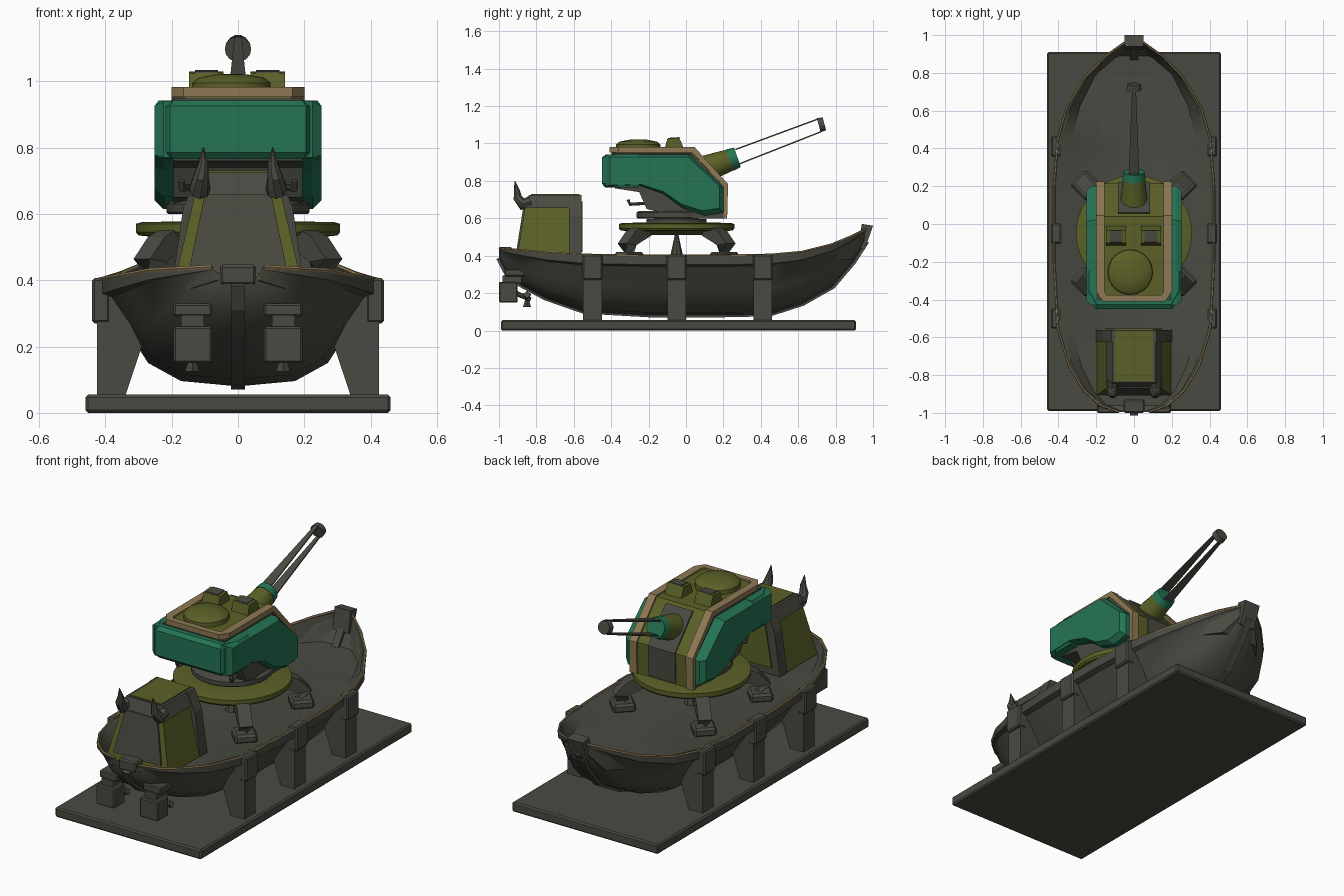
import bpy, bmesh, math
from mathutils import Vector, Matrix

if "Cube" in bpy.data.objects:
    bpy.data.objects.remove(bpy.data.objects["Cube"])


def material(name, rgb):
    m = bpy.data.materials.new(name)
    m.diffuse_color = (*rgb, 1)
    m.use_nodes = True
    m.node_tree.nodes["Principled BSDF"].inputs["Base Color"].default_value = m.diffuse_color
    return m


GRAY = material("dark gray", (0.068, 0.068, 0.055))
OLIVE = material("olive", (0.105, 0.118, 0.02))
GREEN = material("sea green", (0.018, 0.175, 0.09))
TAN = material("tan", (0.27, 0.19, 0.09))


def loft(name, rings, mat, smooth=False):
    """Skin a list of equal closed rings and cap both ends."""
    bm = bmesh.new()
    rows = [[bm.verts.new(p) for p in r] for r in rings]
    n = len(rows[0])
    for a, b in zip(rows, rows[1:]):
        for i in range(n):
            bm.faces.new((a[i], a[(i + 1) % n], b[(i + 1) % n], b[i]))
    bm.faces.new(rows[0])
    bm.faces.new(rows[-1])
    bmesh.ops.recalc_face_normals(bm, faces=bm.faces)
    me = bpy.data.meshes.new(name)
    bm.to_mesh(me)
    bm.free()
    me.materials.append(mat)
    ob = bpy.data.objects.new(name, me)
    bpy.context.collection.objects.link(ob)
    if smooth:
        bpy.ops.object.select_all(action='DESELECT')
        ob.select_set(True)
        bpy.context.view_layer.objects.active = ob
        bpy.ops.object.shade_smooth_by_angle(angle=math.radians(35))
    return ob


def bevel(ob, w):
    m = ob.modifiers.new("bevel", 'BEVEL')
    m.width, m.segments = w, 1
    return ob


def box(name, x, y, z, mat, b=0.0):
    rings = [[(x[0], y[0], h), (x[1], y[0], h), (x[1], y[1], h), (x[0], y[1], h)] for h in z]
    ob = loft(name, rings, mat)
    return bevel(ob, b) if b else ob


def prism_x(name, prof, x0, x1, mat):
    return loft(name, [[(x, y, z) for y, z in prof] for x in (x0, x1)], mat)


def tube(name, pts, radii, mat, n=8, smooth=False, turn=0.0):
    """Tapered tube along a path."""
    pts = [Vector(p) for p in pts]
    rings = []
    for i, p in enumerate(pts):
        d = pts[min(i + 1, len(pts) - 1)] - pts[max(i - 1, 0)]
        q = d.to_track_quat('Z', 'Y')
        rings.append([p + q @ Vector((math.cos(t) * radii[i], math.sin(t) * radii[i], 0))
                      for t in (2 * math.pi * k / n + turn for k in range(n))])
    return loft(name, rings, mat, smooth)


def lathe(name, c, prof, mat, n=28):
    rings = [[(c[0] + r * math.cos(2 * math.pi * k / n), c[1] + r * math.sin(2 * math.pi * k / n), z)
              for k in range(n)] for r, z in prof]
    return loft(name, rings, mat, True)


# Stand: base plate and three pairs of cradle posts
box("base_plate", (-0.46, 0.46), (-0.99, 0.91), (0, 0.055), GRAY, 0.008)
for s in (-1, 1):
    for y in (-0.50, -0.05, 0.41):
        prof = [(0.425, 0.05), (0.34, 0.05), (0.29, 0.2), (0.36, 0.34), (0.425, 0.38)]
        loft("cradle_post", [[(s * x, yy, z) for x, z in prof] for yy in (y - 0.05, y + 0.05)], GRAY)
        box("post_clamp", sorted((s * 0.385, s * 0.44)), (y - 0.053, y + 0.053), (0.27, 0.407), GRAY, 0.008)

# Hull: stations of y, half width, rim height, keel height
stations = [(-0.995, .08, .44, .38), (-0.96, .18, .435, .31), (-0.88, .27, .43, .24),
            (-0.75, .35, .415, .17), (-0.55, .41, .405, .10), (-0.2, .43, .40, .08),
            (0.2, .43, .40, .08), (0.45, .41, .405, .085), (0.62, .36, .42, .14),
            (0.78, .26, .46, .23), (0.89, .15, .505, .36), (0.96, .05, .54, .47)]
rings = []
for y, w, zr, zb in stations:
    d = zr - zb
    floor = max(0.375, zb + 0.02)
    half = [(.4, zb + .05 * d), (.63, zb + .22 * d), (.74, zb + .45 * d), (.93, zb + .82 * d),
            (1, zb + .85 * d), (1, zr), (.93, zr), (.8, floor)]
    rings.append([(0, y, zb)] + [(k * w, y, z) for k, z in half] + [(0, y, floor)]
                 + [(-k * w, y, z) for k, z in reversed(half)])
loft("hull", rings, GRAY, True)
tube("keel", [(0, y, zb + .012) for y, w, zr, zb in stations], [0.03] * len(stations), GRAY, 4, turn=math.pi / 4)
for s in (-1, 1):
    tube("rim_trim", [(s * w * .985, y, zr) for y, w, zr, zb in stations], [0.007] * len(stations), TAN, 6)
prism_x("bow_post", [(0.92, 0.45), (0.955, 0.43), (1.0, 0.56), (0.94, 0.57)], -0.05, 0.05, GRAY)
box("stern_block", (-0.055, 0.055), (-1.0, -0.93), (0.385, 0.447), GRAY, 0.008)

# Twin engines with propellers
for s in (-1, 1):
    cx = s * 0.137
    box("engine", (cx - 0.058, cx + 0.058), (-1.0, -0.9), (0.15, 0.26), GRAY, 0.006)
    box("engine_neck", (cx - 0.035, cx + 0.035), (-0.98, -0.88), (0.255, 0.295), GRAY)
    box("engine_mount", (cx - 0.058, cx + 0.058), (-0.97, -0.84), (0.29, 0.33), GRAY, 0.006)
    tube("propeller_shaft", [(cx, -0.91, 0.2), (cx, -0.83, 0.165)], [0.014, 0.012], GRAY)
    for k in range(3):
        a = k * 2 * math.pi / 3 + 0.5
        tube("propeller_blade", [(cx, -0.85, 0.17), (cx + 0.045 * math.cos(a), -0.85, 0.17 + 0.045 * math.sin(a))],
             [0.008, 0.022], GRAY, 4)

# Pilot house: tapered olive cabin with gray frame, panels and horns
def house_ring(z, x, y0, y1):
    return [(-x, y0, z), (x, y0, z), (x, y1, z), (-x, y1, z)]
loft("cabin", [house_ring(.38, .195, -.905, -.60), house_ring(.66, .13, -.86, -.60),
               house_ring(.715, .11, -.84, -.60)], OLIVE)
loft("cabin_stern_panel", [house_ring(.42, .15, -.908, -.89), house_ring(.66, .1, -.87, -.84)], GRAY)
loft("cabin_frame", [house_ring(.38, .2, -.625, -.56), house_ring(.62, .165, -.625, -.56),
                     house_ring(.725, .12, -.625, -.56)], GRAY)
loft("cabin_bow_panel", [house_ring(.42, .15, -.562, -.553), house_ring(.69, .105, -.562, -.553)], OLIVE)
loft("cabin_roof_band", [house_ring(.655, .145, -.865, -.57), house_ring(.725, .115, -.84, -.57)], GRAY)
box("cabin_roof_panel", (-0.1, 0.1), (-0.83, -0.57), (0.72, 0.731), OLIVE)
for s in (-1, 1):
    tube("horn", [(s * .115, -.83, .69), (s * .115, -.875, .675), (s * .112, -.9, .71), (s * .105, -.904, .75),
                  (s * .105, -.916, .80)], [.03, .032, .025, .016, .002], GRAY, 8, True)

# Turret pedestal: ring on four splayed legs
C = (0, -0.05)
lathe("turret_ring", C, [(.2, .51), (.25, .53), (.3, .535), (.308, .545), (.308, .57), (.29, .575), (.2, .577)], OLIVE)
lathe("pivot_cone", C, [(.04, .37), (.008, .52)], GRAY, 8)
lathe("lower_bearing", C, [(.16, .57), (.16, .595)], GRAY)
lathe("upper_bearing", C, [(.21, .6), (.215, .605), (.215, .63), (.2, .64)], GRAY)
lathe("bearing_core", C, [(.12, .57), (.12, .68)], GRAY)
for k in range(4):
    a = math.pi / 4 + k * math.pi / 2
    u = Vector((math.cos(a), math.sin(a), 0))
    o = Vector((0, -0.05, 0))
    at = lambda r, z: o + u * r + Vector((0, 0, z))
    tube("pedestal_leg", [at(.24, .54), at(.33, .5), at(.375, .46), at(.345, .38)], [.05, .05, .05, .045],
         GRAY, 4, turn=math.pi / 4)
    foot = box("pedestal_foot", (-.06, .06), (-.06, .06), (.37, .42), GRAY, 0.012)
    foot.matrix_world = Matrix.Translation(at(.36, 0)) @ Matrix.Rotation(a, 4, 'Z')

# Turret body: gray core, olive roof and nose, tan bands
prism_x("turret_core", [(-.38, .76), (-.25, .74), (-.21, .65), (0, .6), (.2, .6), (.205, .77), (.03, .95),
                        (-.4, .95)], -.195, .195, GRAY)
skin = [(-.4, .94), (-.39, .972), (.04, .972), (.215, .78), (.21, .6), (.19, .6), (.19, .77), (.02, .94)]
prism_x("turret_roof", skin, -.16, .16, OLIVE)
prism_x("nose_panel", [(.055, .958), (.061, .964), (.222, .782), (.217, .61), (.2, .61), (.2, .77)], -.085, .085, GRAY)
band = [(-.36, .953), (-.36, .982), (.045, .982), (.225, .783), (.22, .6), (.2, .6), (.2, .775), (.03, .953)]
for s in (-1, 1):
    prism_x("tan_band", band, s * .155, s * .2, TAN)
plan = [(-.2, -.36), (-.165, -.41), (.165, -.41), (.2, -.36), (.155, -.36), (.145, -.375), (-.145, -.375), (-.155, -.36)]
loft("tan_back_band", [[(x, y, z) for x, y in plan] for z in (.953, .982)], TAN)

# Green armour: side plates narrowing outward, and wrapped back
side = [(-.43, .77), (-.43, .94), (.02, .94), (.2, .765), (.2, .63), (.1, .615), (-.02, .655), (-.12, .73), (-.25, .775)]
cy, cz = -0.1, 0.83
for s in (-1, 1):
    outer = [(cy + (y - cy) * .93, cz + (z - cz) * .88) for y, z in side]
    loft("side_armour", [[(s * .185, y, z) for y, z in side], [(s * .225, y, z) for y, z in side],
                         [(s * .252, y, z) for y, z in outer]], GREEN)
def back_ring(z, k):
    p = [(.252, -.25), (.252, -.37), (.205, -.45)]
    return [(x * k, y * (1 if y > -.3 else k), z) for x, y in p] + [(-x * k, y * (1 if y > -.3 else k), z) for x, y in reversed(p)]
loft("back_armour", [back_ring(.765, .96), back_ring(.785, 1), back_ring(.925, 1), back_ring(.942, .95)], GREEN)
for s in (-1, 1):
    tube("side_hook", [(s * .15, -.22, .68), (s * .17, -.3, .675), (s * .17, -.31, .7)], [.01] * 3, GRAY, 6)

# Roof details: hatch dome and two wedge vents
lathe("hatch", (-.02, -.255), [(.12, .97), (.118, .995), (.1, 1.01), (.05, 1.02), (.01, 1.022)], OLIVE, 20)
for x in (-.095, .09):
    prism_x("roof_vent", [(-.115, .97), (-.1, 1.025), (-.035, 1.03), (-.01, .97)], x - .052, x + .052, OLIVE)
    prism_x("vent_cover", [(-.1, 1.02), (-.095, 1.03), (-.035, 1.034), (-.035, 1.02)], x - .035, x + .035, GRAY)

# Gun: mantlet, green collar, open barrel of two strips, muzzle
tube("mantlet", [(0, .06, .845), (0, .16, .885), (0, .25, .917)], [.08, .068, .058], OLIVE, 14, True)
tube("collar", [(0, .235, .912), (0, .275, .926)], [.062, .056], GREEN, 14, True)
for z0, z1 in ((.883, 1.062), (.968, 1.136)):
    loft("barrel_strip", [[(-w, y, z - .004), (w, y, z - .004), (w, y, z + .004), (-w, y, z + .004)]
                          for y, z, w in ((.265, z0, .028), (.72, z1, .01))], GRAY)
tube("muzzle", [(0, .71, 1.097), (0, .74, 1.105)], [.04, .036], GRAY, 14, True)
